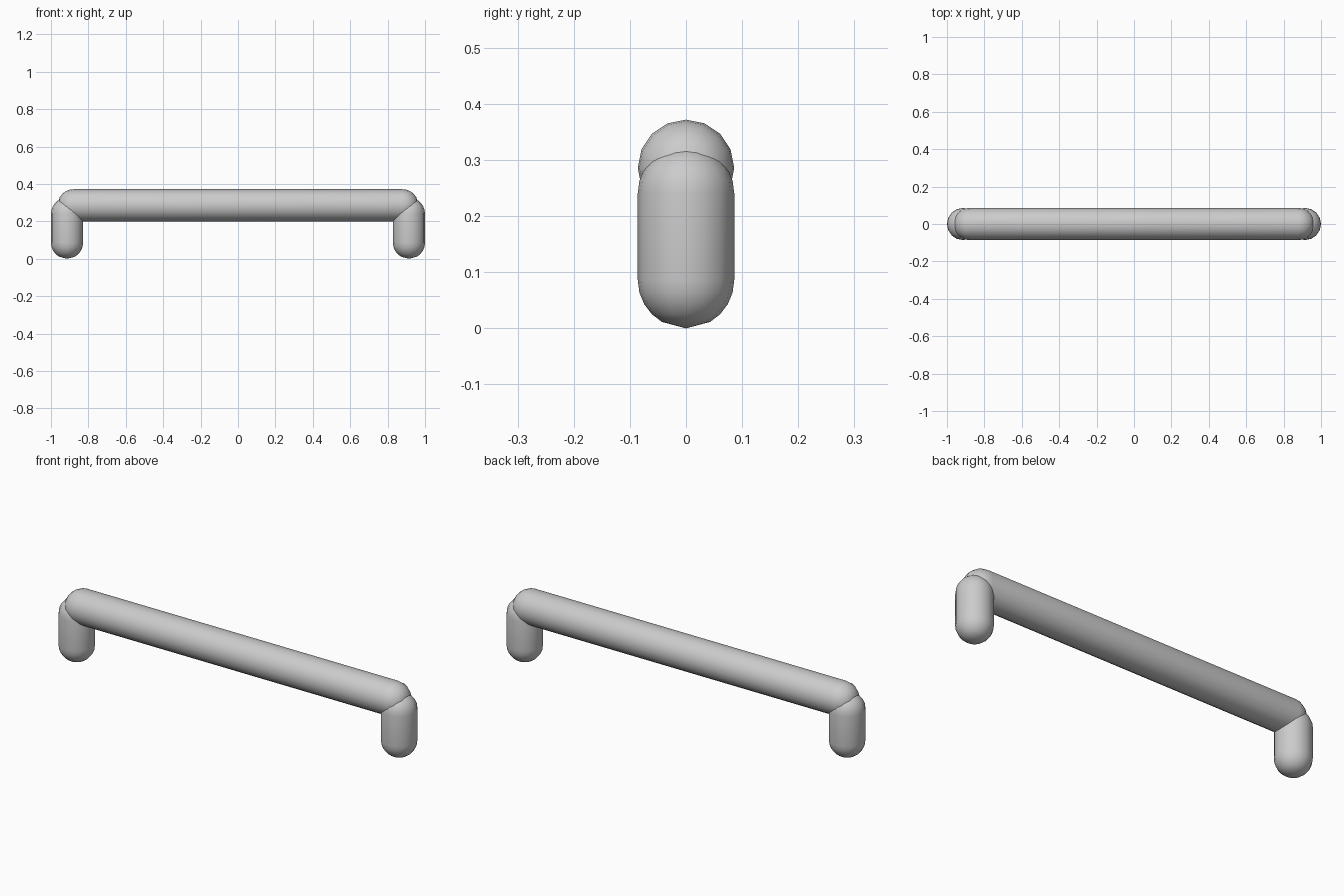
import bpy
import bmesh
from math import sin, cos, pi, radians
from mathutils import Matrix, Vector

cube = bpy.data.objects.get("Cube")
if cube:
    bpy.data.objects.remove(cube, do_unlink=True)

RADIUS = 0.086
SIDES = 16

# Single plain grey finish
grey = bpy.data.materials.new("light grey")
grey.use_nodes = True
colour = (0.6, 0.6, 0.6, 1)
grey.diffuse_color = colour
grey.node_tree.nodes["Principled BSDF"].inputs["Base Color"].default_value = colour


def capsule(name, length, matrix):
    """Round-ended rod along local z, made by spinning a profile."""
    half = length / 2 - RADIUS
    angles = [radians(a) for a in (0, 30, 45, 60, 75, 90)]
    top = [(RADIUS * sin(a), half + RADIUS * cos(a)) for a in angles]
    profile = top + [(r, -z) for r, z in reversed(top)]

    bm = bmesh.new()
    verts = [bm.verts.new((r, 0, z)) for r, z in profile]
    edges = [bm.edges.new(pair) for pair in zip(verts, verts[1:])]
    bmesh.ops.spin(bm, geom=verts + edges, cent=(0, 0, 0), axis=(0, 0, 1),
                   angle=2 * pi, steps=SIDES, use_merge=False)
    bmesh.ops.remove_doubles(bm, verts=bm.verts[:], dist=0.0005)
    bmesh.ops.recalc_face_normals(bm, faces=bm.faces[:])
    for face in bm.faces:
        face.smooth = True
    bm.transform(matrix)

    mesh = bpy.data.meshes.new(name)
    bm.to_mesh(mesh)
    bm.free()
    mesh.materials.append(grey)
    obj = bpy.data.objects.new(name, mesh)
    bpy.context.collection.objects.link(obj)
    return obj


# Long horizontal grip
capsule("grip_bar", 1.93,
        Matrix.Translation((0, 0, 0.286)) @ Matrix.Rotation(pi / 2, 4, "Y"))

# Short upright posts at both ends
for name, side in (("left_post", 1), ("right_post", -1)):
    capsule(name, 0.327, Matrix.Translation((side * (1 - RADIUS), 0, 0.1635)))
